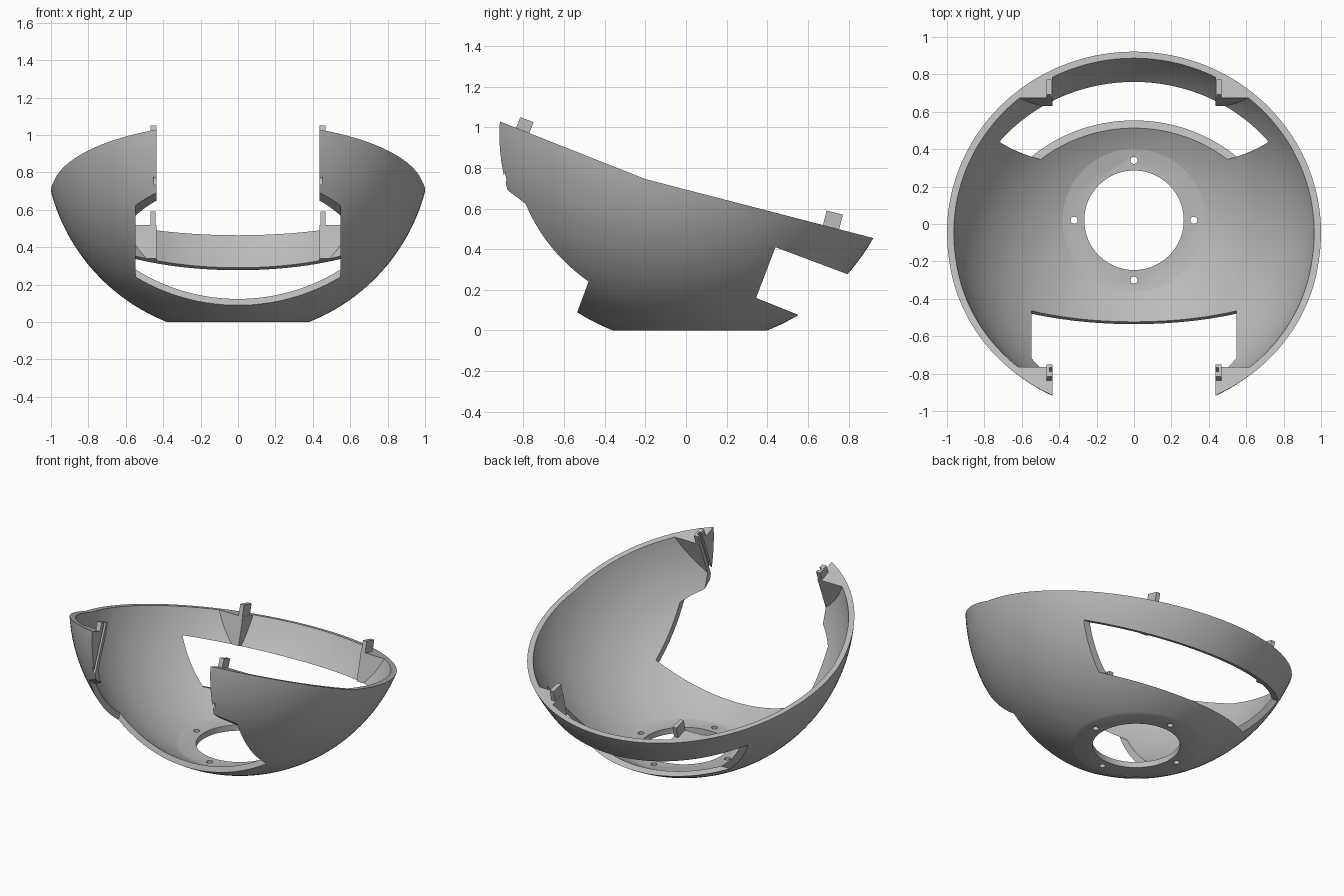
import bpy, bmesh, math
from mathutils import Matrix

if "Cube" in bpy.data.objects:
    bpy.data.objects.remove(bpy.data.objects["Cube"])

CY, CZ = 0.02, 0.963          # sphere centre
R_OUT, R_IN = 1.035, 1.0
SLOT, WIDE = 0.437, 0.548     # half widths of the front opening

def make(name, bm):
    bmesh.ops.recalc_face_normals(bm, faces=bm.faces)
    me = bpy.data.meshes.new(name)
    bm.to_mesh(me)
    bm.free()
    ob = bpy.data.objects.new(name, me)
    bpy.context.collection.objects.link(ob)
    return ob

def sphere(name, r, floor):
    # ball with its underside sliced flat at the given height
    bm = bmesh.new()
    bmesh.ops.create_uvsphere(bm, u_segments=144, v_segments=72, radius=r,
                              matrix=Matrix.Translation((0, CY, CZ)))
    cut = bmesh.ops.bisect_plane(bm, geom=bm.verts[:] + bm.edges[:] + bm.faces[:],
                                 plane_co=(0, 0, floor), plane_no=(0, 0, -1), clear_outer=True)
    bmesh.ops.contextual_create(bm, geom=[e for e in cut['geom_cut'] if isinstance(e, bmesh.types.BMEdge)])
    return make(name, bm)

def prism(name, yz, x0, x1):
    # side profile extruded along x
    bm = bmesh.new()
    a = [bm.verts.new((x0, y, z)) for y, z in yz]
    b = [bm.verts.new((x1, y, z)) for y, z in yz]
    bm.faces.new(a)
    bm.faces.new(b[::-1])
    n = len(yz)
    for i in range(n):
        bm.faces.new((a[i], b[i], b[(i + 1) % n], a[(i + 1) % n]))
    return make(name, bm)

def pair(name, yz, x0, x1):
    return [prism(name + "_right", yz, x0, x1), prism(name + "_left", yz, -x1, -x0)]

def cylinder(name, x, y, r, seg):
    bm = bmesh.new()
    bmesh.ops.create_cone(bm, cap_ends=True, segments=seg, radius1=r, radius2=r, depth=0.4,
                          matrix=Matrix.Translation((x, y, 0)))
    return make(name, bm)

def boolean(target, tools, op):
    for tool in tools:
        m = target.modifiers.new("cut", 'BOOLEAN')
        m.operation, m.solver, m.object = op, 'EXACT', tool
        bpy.context.view_layer.objects.active = target
        bpy.ops.object.modifier_apply(modifier=m.name)
        bpy.data.objects.remove(tool)

shell = sphere("bowl_shell", R_OUT, 0.0)
cavity = sphere("cavity", R_IN, 0.038)

# corner blocks: solid left behind where the cavity is trimmed
boolean(cavity, pair("front_block", [(-0.555, 1.5), (-1.03, 0.3), (-1.5, 0.3), (-1.5, 1.5)], SLOT, 1.5), 'DIFFERENCE')
boolean(cavity, pair("rear_block", [(0.845, 1.2), (0.595, 0.2), (1.5, 0.2), (1.5, 1.2)], SLOT, 1.5), 'DIFFERENCE')
boolean(shell, [cavity], 'DIFFERENCE')

# bent slanted rim
boolean(shell, [prism("rim_cut", [(-1.5, 1.26), (-0.2, 0.745), (1.5, 0.305), (1.5, 2.5), (-1.5, 2.5)], -2, 2)], 'DIFFERENCE')

# locating tabs on the rim
boolean(shell, pair("front_tab", [(-0.815, 1.05), (-0.75, 1.025), (-0.79, 0.925), (-0.855, 0.95)], 0.40, 0.468), 'UNION')
boolean(shell, pair("rear_tab", [(0.692, 0.59), (0.772, 0.57), (0.747, 0.47), (0.667, 0.49)], 0.44, 0.468), 'UNION')

# front opening: narrow slot above, wider window below
boolean(shell, [
    prism("front_slot", [(-1.5, 0.5), (-0.3, 0.5), (-0.3, 1.6), (-1.5, 1.6)], -SLOT, SLOT),
    prism("front_window", [(-0.60, -0.085), (-0.40, 0.455), (-0.65, 0.517), (-0.877, 0.69),
                           (-1.2, 0.936), (-1.2, -0.085)], -WIDE, WIDE),
    # rear window runs the full width
    prism("rear_window", [(0.44, 0.41), (0.345, 0.16), (0.945, -0.08), (1.4, 0.05)], -2, 2),
], 'DIFFERENCE')

# grooves along the slot ends
boolean(shell, pair("slot_groove", [(-0.725, 1.2), (-0.701, 1.2), (-0.938, 0.6), (-0.962, 0.6)], 0.40, 0.453), 'DIFFERENCE')

# base hole and four screw holes
holes = [cylinder("base_hole", 0, CY, 0.266, 96)]
for k in range(4):
    a = k * math.pi / 2
    holes.append(cylinder("screw_hole", 0.32 * math.cos(a), CY + 0.32 * math.sin(a), 0.019, 20))
boolean(shell, holes, 'DIFFERENCE')

# single grey plastic
mat = bpy.data.materials.new("grey_plastic")
mat.diffuse_color = (0.5, 0.5, 0.5, 1)
mat.use_nodes = True
mat.node_tree.nodes["Principled BSDF"].inputs["Base Color"].default_value = mat.diffuse_color
shell.data.materials.clear()
shell.data.materials.append(mat)
for p in shell.data.polygons:
    p.material_index = 0

bpy.ops.object.select_all(action='DESELECT')
shell.select_set(True)
bpy.context.view_layer.objects.active = shell
bpy.ops.object.shade_smooth_by_angle(angle=math.radians(25))
